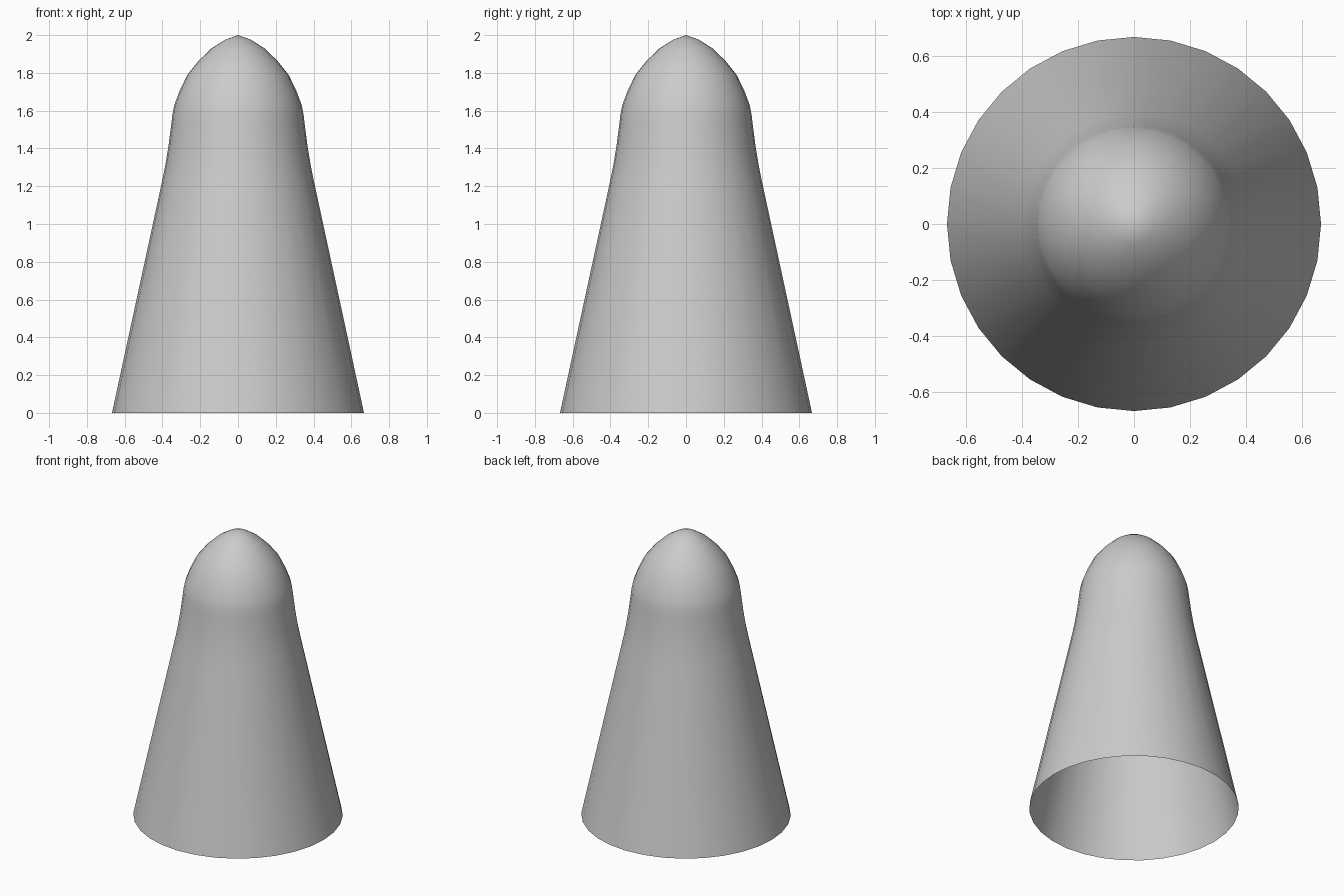
import bpy, bmesh, math

if "Cube" in bpy.data.objects:
    bpy.data.objects.remove(bpy.data.objects["Cube"])

SIDES = 32
# outer profile (radius, height) from the open base up to the tip
profile = [(0.667, 0), (0.40, 1.235), (0.385, 1.31), (0.367, 1.42), (0.353, 1.53),
           (0.347, 1.58), (0.337, 1.63), (0.309, 1.705), (0.268, 1.79),
           (0.208, 1.865), (0.14, 1.93), (0.07, 1.975)]

# open shell, turned around the z axis
bm = bmesh.new()
rings = []
for r, z in profile:
    rings.append([bm.verts.new((r * math.cos(2 * math.pi * i / SIDES),
                                r * math.sin(2 * math.pi * i / SIDES), z))
                  for i in range(SIDES)])
for low, high in zip(rings, rings[1:]):
    for i in range(SIDES):
        j = (i + 1) % SIDES
        bm.faces.new((low[i], low[j], high[j], high[i]))

# rounded tip
tip = bm.verts.new((0, 0, 2))
for i in range(SIDES):
    bm.faces.new((rings[-1][i], rings[-1][(i + 1) % SIDES], tip))

for f in bm.faces:
    f.smooth = True
mesh = bpy.data.meshes.new("nose_cone")
bm.to_mesh(mesh)
bm.free()
bpy.context.collection.objects.link(bpy.data.objects.new("nose_cone", mesh))
